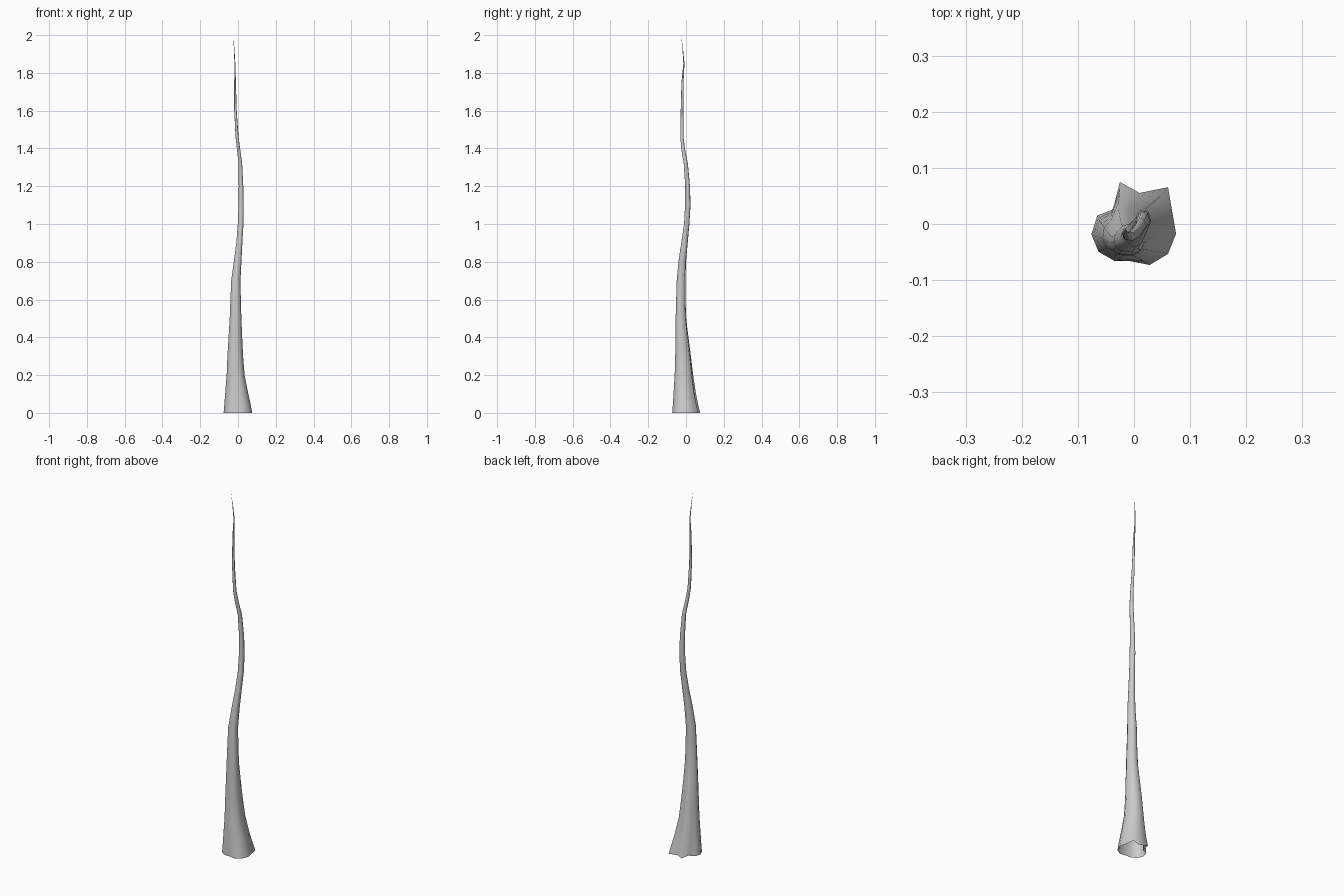
import bpy, bmesh, math

# Irregular flared outline at the foot (normalised to about +-1)
foot = [(0.99, -0.24), (0.80, 0.90), (0.13, 0.76), (-0.33, 1.03),
        (-0.46, 0.37), (-0.86, 0.21), (-1.0, -0.25), (-0.83, -0.68),
        (-0.46, -0.90), (-0.13, -0.90), (0.37, -1.0), (0.80, -0.73)]

# Sections: z, x min, x max, y min, y max
sections = [
    (0.00, -.076, .075, -.073, .075), (0.05, -.072, .066, -.069, .063),
    (0.10, -.068, .055, -.066, .053), (0.20, -.060, .035, -.060, .038),
    (0.30, -.056, .027, -.057, .026), (0.40, -.050, .022, -.056, .013),
    (0.50, -.044, .018, -.055, .001), (0.60, -.040, .015, -.052, -.003),
    (0.70, -.036, .013, -.049, -.003), (0.80, -.022, .018, -.040, .000),
    (0.90, -.009, .023, -.025, .009), (1.00, -.001, .029, -.010, .018),
    (1.10, .003, .030, -.005, .024), (1.20, .004, .028, -.004, .021),
    (1.32, .003, .022, -.012, .010), (1.40, -.006, .011, -.025, -.006),
    (1.46, -.013, .003, -.030, -.013), (1.60, -.020, -.007, -.028, -.014),
    (1.75, -.020, -.011, -.024, -.013), (1.85, -.019, -.014, -.014, -.008),
    (1.93, -.022, -.019, -.019, -.016)]


def fit(vals, lo, hi):
    a, b = min(vals), max(vals)
    return [lo + (v - a) / (b - a) * (hi - lo) for v in vals]


bm = bmesh.new()
rings = []
for z, x0, x1, y0, y1 in sections:
    # The lumpy foot outline gradually rounds off with height
    w = 0.25 + 0.75 * math.exp(-z * 5)
    pts = []
    for px, py in foot:
        r = math.hypot(px, py)
        k = w + (1 - w) / r
        pts.append((px * k, py * k))
    xs = fit([p[0] for p in pts], x0, x1)
    ys = fit([p[1] for p in pts], y0, y1)
    rings.append([bm.verts.new((x, y, z)) for x, y in zip(xs, ys)])

# Skin between rings, open at the foot
n = len(foot)
for a, b in zip(rings, rings[1:]):
    for i in range(n):
        j = (i + 1) % n
        bm.faces.new((a[i], a[j], b[j], b[i]))

# Pointed tip
tip = bm.verts.new((-.025, -.026, 2.0))
for i in range(n):
    bm.faces.new((rings[-1][i], rings[-1][(i + 1) % n], tip))
for f in bm.faces:
    f.smooth = True

mesh = bpy.data.meshes.new("trunk")
bm.to_mesh(mesh)
bm.free()
trunk = bpy.data.objects.new("trunk", mesh)
bpy.context.collection.objects.link(trunk)
